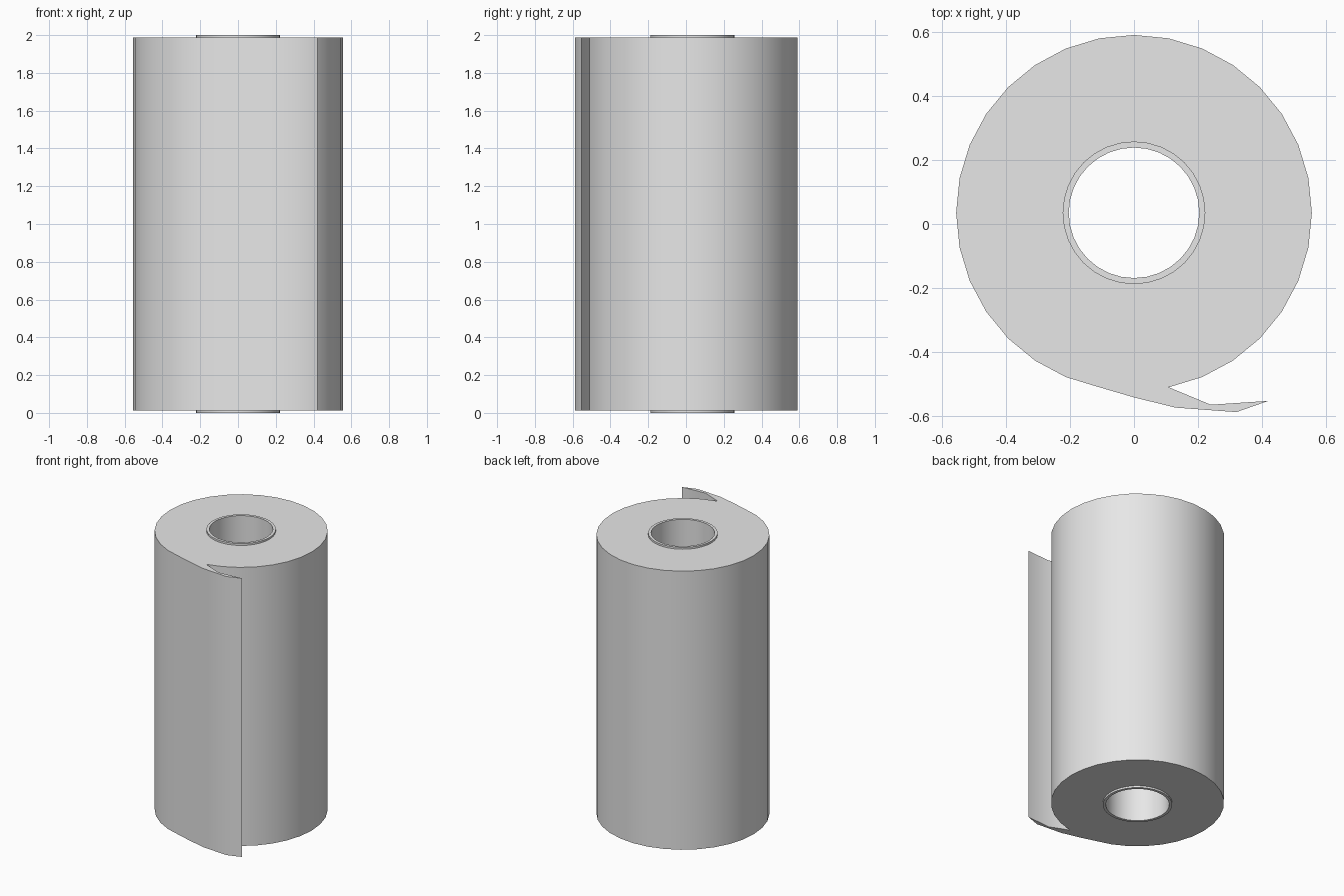
import bpy, bmesh, math

cube = bpy.data.objects.get("Cube")
if cube:
    bpy.data.objects.remove(cube, do_unlink=True)

SIDES = 32
CENTRE_Y = 0.035


def material(name, colour):
    mat = bpy.data.materials.new(name)
    mat.use_nodes = True
    mat.diffuse_color = colour
    mat.node_tree.nodes["Principled BSDF"].inputs["Base Color"].default_value = colour
    return mat


def circle(radius):
    # Starts at the front and runs counter-clockwise seen from above
    angles = [2 * math.pi * i / SIDES - math.pi / 2 for i in range(SIDES)]
    return [(radius * math.cos(a), CENTRE_Y + radius * math.sin(a)) for a in angles]


def tube(name, outer, inner, z0, z1, mat, flap=()):
    """Extruded ring; flap points run from outer[0] round to outer[1]."""
    bm = bmesh.new()
    o = [bm.verts.new((x, y, z0)) for x, y in outer]
    n = [bm.verts.new((x, y, z0)) for x, y in inner]
    f = [bm.verts.new((x, y, z0)) for x, y in flap]
    for i in range(SIDES):
        j = (i + 1) % SIDES
        bm.faces.new((o[i], o[j], n[j], n[i]))
    if f:
        bm.faces.new([o[0]] + f + [o[1]])
    solid = bmesh.ops.extrude_face_region(bm, geom=bm.faces[:], use_keep_orig=True)
    top = [v for v in solid["geom"] if isinstance(v, bmesh.types.BMVert)]
    bmesh.ops.translate(bm, verts=top, vec=(0, 0, z1 - z0))
    bmesh.ops.recalc_face_normals(bm, faces=bm.faces[:])
    mesh = bpy.data.meshes.new(name)
    bm.to_mesh(mesh)
    bm.free()
    mesh.materials.append(mat)
    obj = bpy.data.objects.new(name, mesh)
    bpy.context.collection.objects.link(obj)
    bpy.ops.object.select_all(action="DESELECT")
    obj.select_set(True)
    bpy.context.view_layer.objects.active = obj
    bpy.ops.object.shade_smooth_by_angle(angle=math.radians(30))
    return obj


grey = material("paper grey", (0.8, 0.8, 0.8, 1))

# Wound paper with the loose end peeling away at the front
outline = circle(0.556)
outline[0] = (0, -0.542)
loose_end = [(0.13, -0.574), (0.32, -0.588), (0.42, -0.553), (0.24, -0.565)]
tube("paper_roll", outline, circle(0.222), 0.013, 1.987, grey, loose_end)

# Core tube standing slightly proud of both ends
tube("core_tube", circle(0.223), circle(0.204), 0, 2, grey)
